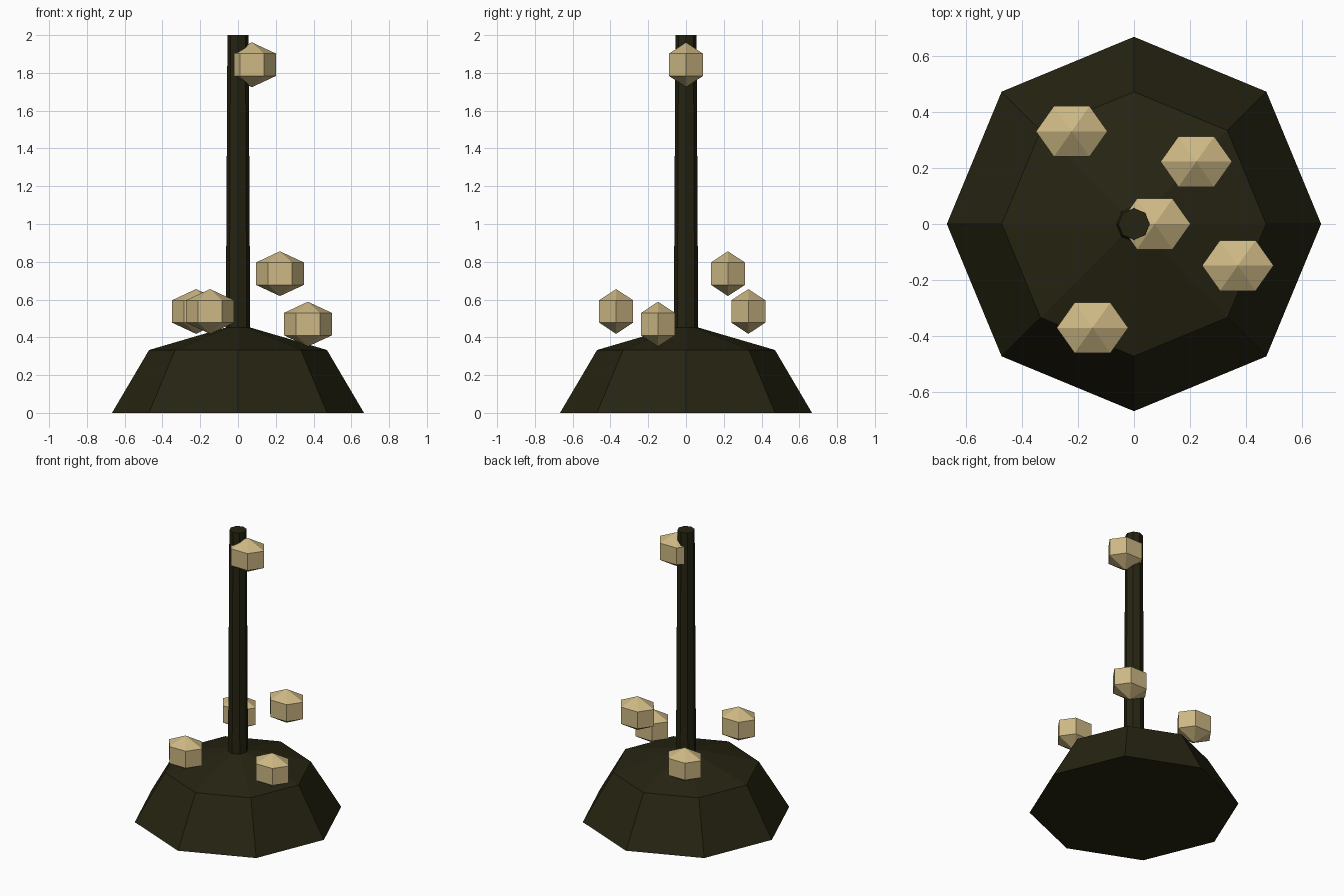
import bpy, bmesh, math

if "Cube" in bpy.data.objects:
    bpy.data.objects.remove(bpy.data.objects["Cube"])


def material(name, rgb):
    m = bpy.data.materials.new(name)
    m.diffuse_color = (*rgb, 1)
    m.use_nodes = True
    m.node_tree.nodes["Principled BSDF"].inputs["Base Color"].default_value = m.diffuse_color
    return m


def lathe(name, profile, sides, mat, location=(0, 0, 0), scale=(1, 1, 1)):
    """Faceted solid from (radius, z) rings, bottom to top; radius 0 is a tip."""
    bm = bmesh.new()
    rings = []
    for r, z in profile:
        count = sides if r else 1
        rings.append([bm.verts.new((r * math.cos(2 * math.pi * i / sides) * scale[0],
                                    r * math.sin(2 * math.pi * i / sides) * scale[1],
                                    z * scale[2])) for i in range(count)])
    for low, high in zip(rings, rings[1:]):
        for i in range(sides):
            j = (i + 1) % sides
            if len(low) == 1:
                bm.faces.new((low[0], high[j], high[i]))
            elif len(high) == 1:
                bm.faces.new((low[i], low[j], high[0]))
            else:
                bm.faces.new((low[i], low[j], high[j], high[i]))
    # flat caps where the profile does not end in a tip
    if len(rings[0]) > 1:
        bm.faces.new(rings[0][::-1])
    if len(rings[-1]) > 1:
        bm.faces.new(rings[-1])
    bm.normal_update()
    mesh = bpy.data.meshes.new(name)
    bm.to_mesh(mesh)
    bm.free()
    mesh.materials.append(mat)
    ob = bpy.data.objects.new(name, mesh)
    ob.location = location
    bpy.context.collection.objects.link(ob)
    return ob


dark = material("dark olive", (0.0194, 0.0176, 0.0058))
tan = material("pale tan", (0.610, 0.479, 0.231))

# Mound: flattened eight-sided half dome with a flat underside
lathe("mound", [(0.667, 0), (0.471, 0.333), (0, 0.471)], 8, dark)

# Pole: slightly tapered, rising from inside the mound
lathe("pole", [(0.067, 0.02), (0.056, 2.0)], 8, dark)

# Pods: stretched six-sided balls, four around the mound and one near the pole top
c, s = math.cos(math.pi / 6), 0.5
ball = [(0, -1), (c, -s), (c, s), (0, 1)]
pods = [(-0.222, 0.33, 0.537), (0.222, 0.222, 0.737), (0.37, -0.148, 0.47),
        (-0.148, -0.37, 0.537), (0.074, 0, 1.843)]
for n, place in enumerate(pods, 1):
    lathe(f"pod_{n}", ball, 6, tan, place, (0.147, 0.12, 0.1185))
